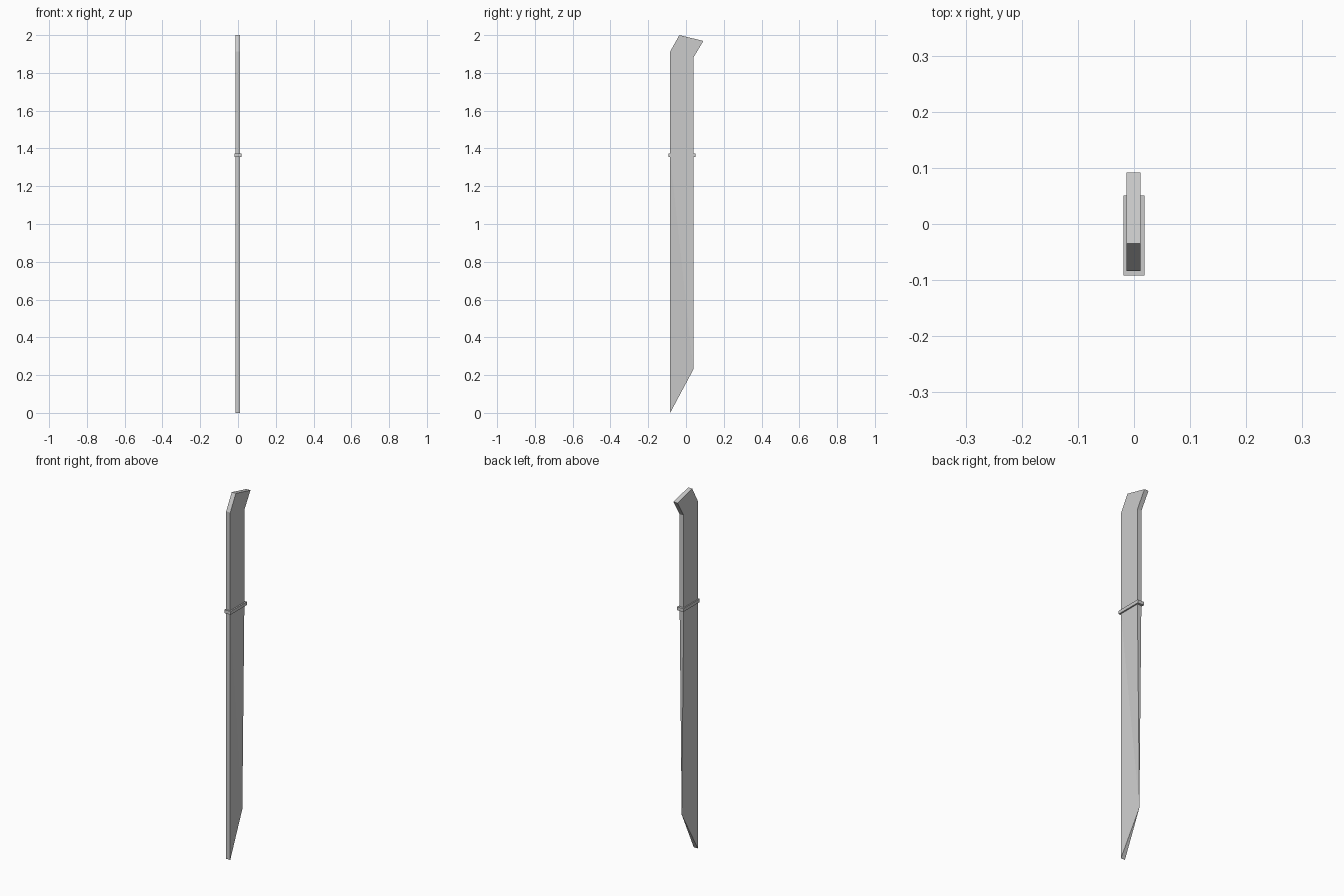
import bpy, bmesh

if "Cube" in bpy.data.objects:
    bpy.data.objects.remove(bpy.data.objects["Cube"])

XC, HW = -0.001, 0.0125   # centre line and half thickness
SPINE, EDGE = -0.084, 0.039
GZ = 1.364                # guard height


def slab(name, outline):
    """Side outline of (y, z, half thickness) points, closed into a solid."""
    bm = bmesh.new()
    sides = []
    for s in (1, -1):
        sides.append([bm.verts.new((XC + s * h, y, z)) for y, z, h in outline])
    a, b = sides
    n = len(outline)
    bm.faces.new(a)
    bm.faces.new(b[::-1])
    for i in range(n):
        j = (i + 1) % n
        bm.faces.new((a[i], b[i], b[j], a[j]))
    bmesh.ops.remove_doubles(bm, verts=bm.verts, dist=1e-5)
    # split the twisted flats cleanly
    bmesh.ops.triangulate(bm, faces=[f for f in bm.faces if len(f.verts) > 3])
    bmesh.ops.recalc_face_normals(bm, faces=bm.faces)
    me = bpy.data.meshes.new(name)
    bm.to_mesh(me)
    bm.free()
    ob = bpy.data.objects.new(name, me)
    bpy.context.collection.objects.link(ob)
    return ob


# Blade: thick spine, cutting edge thinning to a point above the slanted tip
slab("blade", [(SPINE, 0, HW), (EDGE, 0.23, 0), (EDGE, GZ, HW), (SPINE, GZ, HW)])

# Handle with bent pommel
slab("handle", [(SPINE, GZ, HW), (EDGE, GZ, HW), (EDGE, 1.881, HW),
                (0.092, 1.969, HW), (-0.035, 2.0, HW), (SPINE, 1.913, HW)])

# Thin rectangular guard
bpy.ops.mesh.primitive_cube_add(size=1, location=(0, -0.0205, GZ))
guard = bpy.context.object
guard.name = "guard"
guard.scale = (0.038, 0.143, 0.018)
